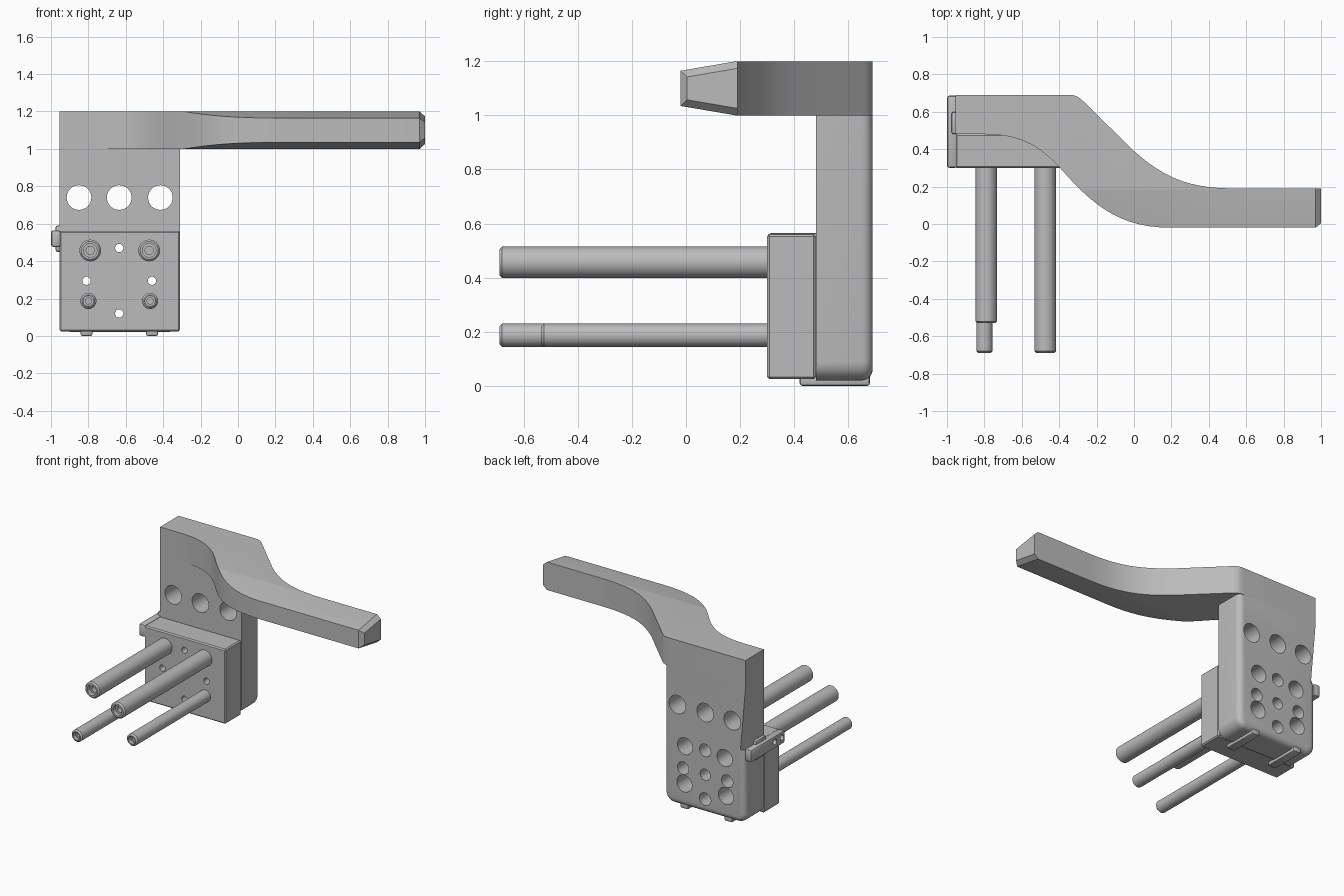
import bpy, bmesh, math
from mathutils import Matrix, Vector
from mathutils.geometry import interpolate_bezier

if "Cube" in bpy.data.objects:
    bpy.data.objects.remove(bpy.data.objects["Cube"])

steel = bpy.data.materials.new("satin grey metal")
steel.use_nodes = True
grey = (0.5, 0.5, 0.5, 1)
steel.diffuse_color = grey
steel.node_tree.nodes["Principled BSDF"].inputs["Base Color"].default_value = grey

LEFT, RIGHT = -0.955, -0.31      # sides of the mounting plate
FRONT, MID, BACK = 0.30, 0.48, 0.69
parts = []


def finish(name, bm):
    bmesh.ops.recalc_face_normals(bm, faces=bm.faces[:])
    mesh = bpy.data.meshes.new(name)
    bm.to_mesh(mesh)
    bm.free()
    mesh.materials.append(steel)
    ob = bpy.data.objects.new(name, mesh)
    bpy.context.collection.objects.link(ob)
    parts.append(ob)
    return ob


def extrude(bm, points, offset):
    face = bm.faces.new([bm.verts.new(p) for p in points])
    new = bmesh.ops.extrude_face_region(bm, geom=[face])["geom"]
    bmesh.ops.translate(bm, vec=offset, verts=[g for g in new if isinstance(g, bmesh.types.BMVert)])


def box(name, lo, hi, bevel=0.0, segments=2):
    bm = bmesh.new()
    bmesh.ops.create_cube(bm, size=1)
    for v in bm.verts:
        v.co = [(a + b) / 2 + c * (b - a) for a, b, c in zip(lo, hi, v.co)]
    if bevel:
        bmesh.ops.bevel(bm, geom=bm.edges[:], offset=bevel, segments=segments,
                        profile=0.5, affect='EDGES')
    return finish(name, bm)


def lathe(name, profile, origin, axis):
    """Revolve (radius, distance) pairs around an axis leaving origin."""
    bm = bmesh.new()
    verts = [bm.verts.new((r, 0, d)) for r, d in profile]
    edges = [bm.edges.new(pair) for pair in zip(verts, verts[1:])]
    bmesh.ops.spin(bm, geom=verts + edges, cent=(0, 0, 0), axis=(0, 0, 1),
                   angle=math.tau, steps=32, use_merge=True)
    bmesh.ops.remove_doubles(bm, verts=bm.verts[:], dist=1e-5)
    turn = Vector(axis).to_track_quat('Z', 'Y').to_matrix().to_4x4()
    bm.transform(Matrix.Translation(origin) @ turn)
    return finish(name, bm)


def drill(targets, steps, origin, axis):
    """Cut a stepped hole; steps are (radius, end depth)."""
    profile, start = [(0, -0.05)], -0.05
    for r, end in steps:
        profile += [(r, start), (r, end)]
        start = end
    cutter = lathe("cutter", profile + [(0, start)], origin, axis)
    parts.remove(cutter)
    cutter.hide_render = True
    for ob in targets:
        mod = ob.modifiers.new("hole", 'BOOLEAN')
        mod.operation, mod.solver, mod.object = 'DIFFERENCE', 'EXACT', cutter
        bpy.context.view_layer.objects.active = ob
        bpy.ops.object.modifier_apply(modifier=mod.name)
    bpy.data.objects.remove(cutter)


def bezier(a, b, c, d, n=14):
    return [tuple(p) for p in interpolate_bezier(*[Vector((*q, 0)).to_3d() for q in (a, b, c, d)], n)]


# Mounting plate: rounded lower corners, rounded back edges
base, rad = 0.02, 0.07
outline = [(LEFT, 1.0), (LEFT, 0.55)]
for cx, first in ((LEFT + rad, 180), (RIGHT - rad, 270)):
    for i in range(9):
        a = math.radians(first + i * 90 / 8)
        outline.append((cx + rad * math.cos(a), base + rad + rad * math.sin(a)))
outline.append((RIGHT, 1.0))
bm = bmesh.new()
extrude(bm, [(x, MID, z) for x, z in outline], (0, BACK - MID, 0))
rounded = []
for e in bm.edges:
    mid = (e.verts[0].co + e.verts[1].co) / 2
    upper_left = mid.x < LEFT + 0.001 and mid.z > 0.56
    if min(v.co.y for v in e.verts) > BACK - 0.001 and mid.z < 0.99 and not upper_left:
        rounded.append(e)
bmesh.ops.bevel(bm, geom=rounded, offset=0.04, segments=5, profile=0.5, affect='EDGES')
plate = finish("mounting_plate", bm)

# Curved arm: plan outline extruded upwards
plan = [(LEFT, MID, 0)]
plan += bezier((-0.8, 0.48), (-0.6, 0.48), (-0.5, 0.41), (-0.4, 0.305))
plan += bezier((-0.4, 0.305), (-0.22, 0.10), (-0.08, -0.02), (0.2, -0.02))[1:]
plan += [(1, -0.02, 0), (1, 0.19, 0)]
plan += bezier((0, 0.39), (0.17, 0.24), (0.3, 0.19), (0.55, 0.19))[::-1]
plan += bezier((-0.27, 0.655), (-0.295, 0.68), (-0.31, 0.69), (-0.35, 0.69), 6)
plan += [(LEFT, BACK, 0)]
bm = bmesh.new()
extrude(bm, [(x, y, 1.0) for x, y, _ in plan], (0, 0, 0.2))


def slice_arm(point, normal, clear):
    geom = bm.verts[:] + bm.edges[:] + bm.faces[:]
    cut = bmesh.ops.bisect_plane(bm, geom=geom, plane_co=point, plane_no=normal,
                                 dist=1e-5, clear_outer=clear)["geom_cut"]
    if clear:
        bmesh.ops.edgeloop_fill(bm, edges=[g for g in cut if isinstance(g, bmesh.types.BMEdge)])


# Taper the grip towards its front edge, then chamfer its end
ridge, slope = 0.185, 0.17
slice_arm((0, ridge, 0), (0, 1, 0), False)
for v in bm.verts:
    if v.co.y < ridge:
        v.co.z += math.copysign(slope * (ridge - v.co.y), 1.1 - v.co.z)
for side in (1, -1):
    slice_arm((0.97, ridge, 1.1 + side * 0.1), (0.9, -slope, side), True)
slice_arm((0.97, -0.02, 1.1), (0.8, -1, 0), True)
arm = finish("curved_arm", bm)

# Front clamp block, side clip and lower hooks
block = box("clamp_block", (LEFT, FRONT, 0.025), (RIGHT, MID, 0.56), 0.008, 1)
clip = box("side_clip", (-1.0, FRONT, 0.475), (LEFT + 0.01, BACK - 0.003, 0.565), 0.015)
box("clip_root", (-0.975, MID, 0.45), (LEFT + 0.01, 0.6, 0.59), 0.01)
for side, x in (("right", -0.81), ("left", -0.46)):
    box(side + "_hook", (x - 0.032, 0.42, 0.0), (x + 0.032, BACK - 0.01, 0.045), 0.01)

# Cross holes and counterbored vertical holes
for x in (-0.85, -0.635, -0.415):
    drill([plate], [(0.066, 0.3)], (x, BACK, 0.74), (0, -1, 0))
    drill([arm, plate], [(0.07, 0.12), (0.042, 0.36)], (x, 0.59, 1.2), (0, 0, -1))

# Stepped screw holes through plate and block
for x, z in ((-0.635, 0.47), (-0.81, 0.295), (-0.46, 0.295), (-0.635, 0.12)):
    drill([plate, block], [(0.045, 0.11), (0.022, 0.45)], (x, BACK, z), (0, -1, 0))
drill([plate], [(0.04, 0.15)], (-0.635, BACK, 0.295), (0, -1, 0))
for y in (0.34, 0.42):
    drill([clip], [(0.02, 0.03)], (-1.0, y, 0.525), (1, 0, 0))

# Guide pins with socketed ends, seated in the block
for name, x, z, r, tip in (("upper_right_pin", -0.79, 0.457, 0.058, -0.53),
                           ("upper_left_pin", -0.475, 0.457, 0.058, -0.69),
                           ("lower_right_pin", -0.80, 0.187, 0.043, -0.69),
                           ("lower_left_pin", -0.47, 0.187, 0.043, -0.535)):
    drill([plate], [(0.06, 0.25)], (x, BACK, z), (0, -1, 0))
    if name == "upper_right_pin":
        drill([block], [(0.067, 0.03)], (x, FRONT, z), (0, 1, 0))
    length = 0.45 - tip
    lathe(name, [(0, 0), (r, 0), (r, length - 0.01), (r - 0.01, length),
                 (r * 0.62, length), (r * 0.62, length - 0.03),
                 (r * 0.38, length - 0.03), (r * 0.38, length - 0.07), (0, length - 0.07)],
          (x, 0.45, z), (0, -1, 0))

# Smooth the round surfaces, keep machined edges crisp
for ob in bpy.context.view_layer.objects:
    ob.select_set(ob in parts)
bpy.context.view_layer.objects.active = plate
bpy.ops.object.shade_smooth_by_angle(angle=math.radians(28))
